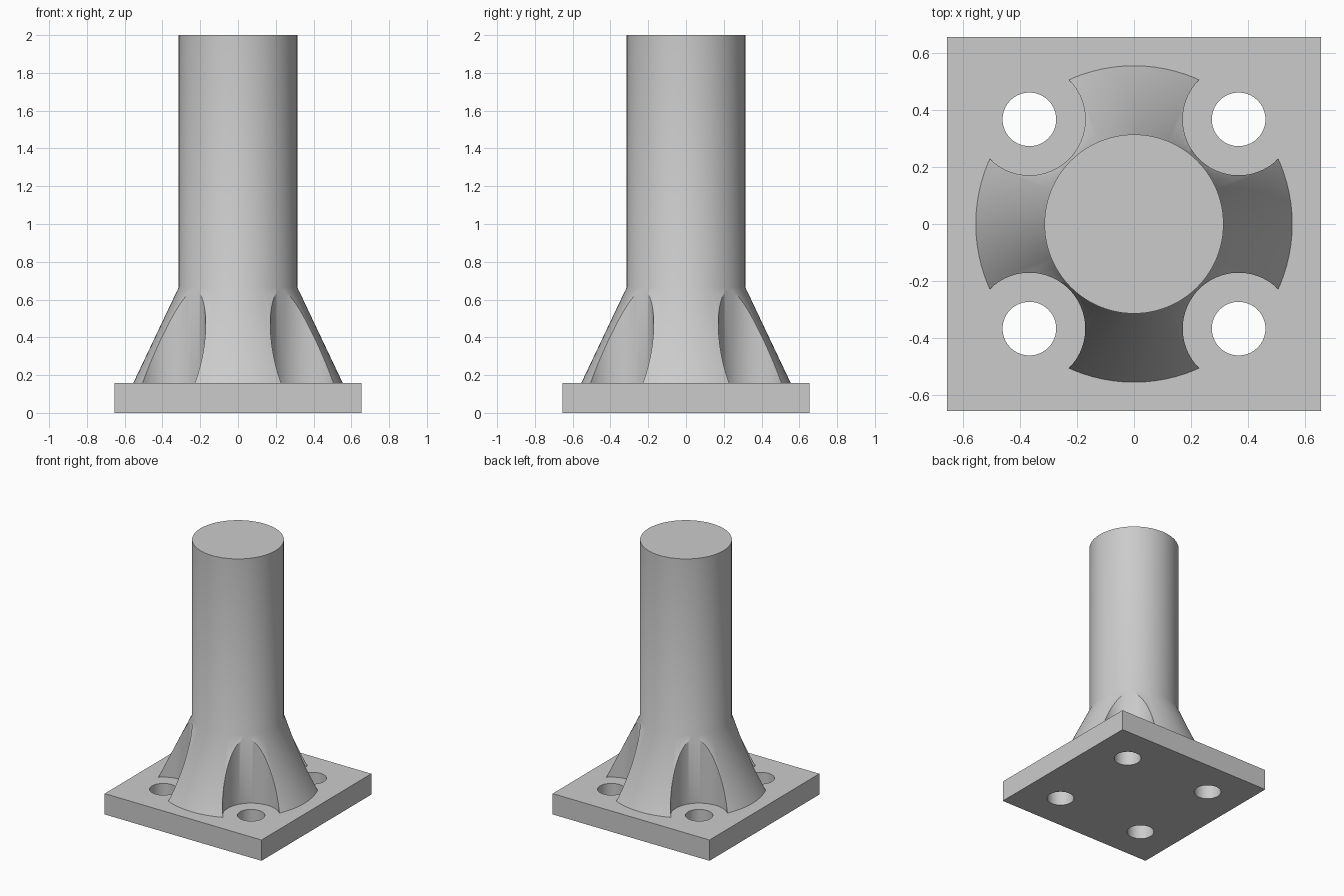
import bpy, bmesh, math

if "Cube" in bpy.data.objects:
    bpy.data.objects.remove(bpy.data.objects["Cube"])

SEGMENTS = 96
PLATE_HALF, PLATE_TOP = 0.655, 0.157
BOLT = 0.367                                   # bolt offset along x and y
CORNERS = [(sx * BOLT, sy * BOLT) for sx in (-1, 1) for sy in (-1, 1)]

steel = bpy.data.materials.new("grey steel")
steel.diffuse_color = (0.6, 0.6, 0.6, 1)
steel.use_nodes = True
steel.node_tree.nodes["Principled BSDF"].inputs["Base Color"].default_value = steel.diffuse_color


def make_object(name, bm):
    bmesh.ops.recalc_face_normals(bm, faces=bm.faces)
    mesh = bpy.data.meshes.new(name)
    bm.to_mesh(mesh)
    bm.free()
    mesh.materials.append(steel)
    obj = bpy.data.objects.new(name, mesh)
    bpy.context.collection.objects.link(obj)
    return obj


def corner_cylinders(name, radius, z0, z1):
    """Four upright cylinders, one at each bolt position."""
    bm = bmesh.new()
    for x, y in CORNERS:
        made = bmesh.ops.create_cone(bm, cap_ends=True, segments=SEGMENTS,
                                     radius1=radius, radius2=radius, depth=z1 - z0)
        bmesh.ops.translate(bm, verts=made["verts"], vec=(x, y, (z0 + z1) / 2))
    return make_object(name, bm)


def combine(target, other, operation):
    """Boolean the other object into the target, then discard it."""
    mod = target.modifiers.new(operation.lower(), 'BOOLEAN')
    mod.operation, mod.solver, mod.object = operation, 'EXACT', other
    bpy.context.view_layer.objects.active = target
    bpy.ops.object.modifier_apply(modifier=mod.name)
    bpy.data.objects.remove(other)


# Column with flared foot, turned from rings; its root is sunk into the plate
bm = bmesh.new()
rings = []
for radius, z in [(0.555, 0.1), (0.555, PLATE_TOP), (0.314, 0.665), (0.314, 2.0)]:
    rings.append([bm.verts.new((radius * math.cos(a), radius * math.sin(a), z))
                  for a in (math.tau * i / SEGMENTS for i in range(SEGMENTS))])
for low, high in zip(rings, rings[1:]):
    for i in range(SEGMENTS):
        j = (i + 1) % SEGMENTS
        bm.faces.new((low[i], low[j], high[j], high[i]))
bm.faces.new(rings[0])
bm.faces.new(rings[-1])
column = make_object("column", bm)

# Scoops that give the bolts clearance in the flare
combine(column, corner_cylinders("scoop_cutter", 0.196, 0.05, 0.9), 'DIFFERENCE')

# Square base plate
bm = bmesh.new()
bmesh.ops.create_cube(bm, size=1)
bmesh.ops.scale(bm, verts=bm.verts, vec=(2 * PLATE_HALF, 2 * PLATE_HALF, PLATE_TOP))
bmesh.ops.translate(bm, verts=bm.verts, vec=(0, 0, PLATE_TOP / 2))
post = make_object("flanged_post", bm)

# Join column and plate, then drill the bolt holes
combine(post, column, 'UNION')
combine(post, corner_cylinders("hole_cutter", 0.094, -0.1, 0.3), 'DIFFERENCE')

bpy.ops.object.select_all(action='DESELECT')
post.select_set(True)
bpy.context.view_layer.objects.active = post
bpy.ops.object.shade_smooth_by_angle(angle=math.radians(30))
